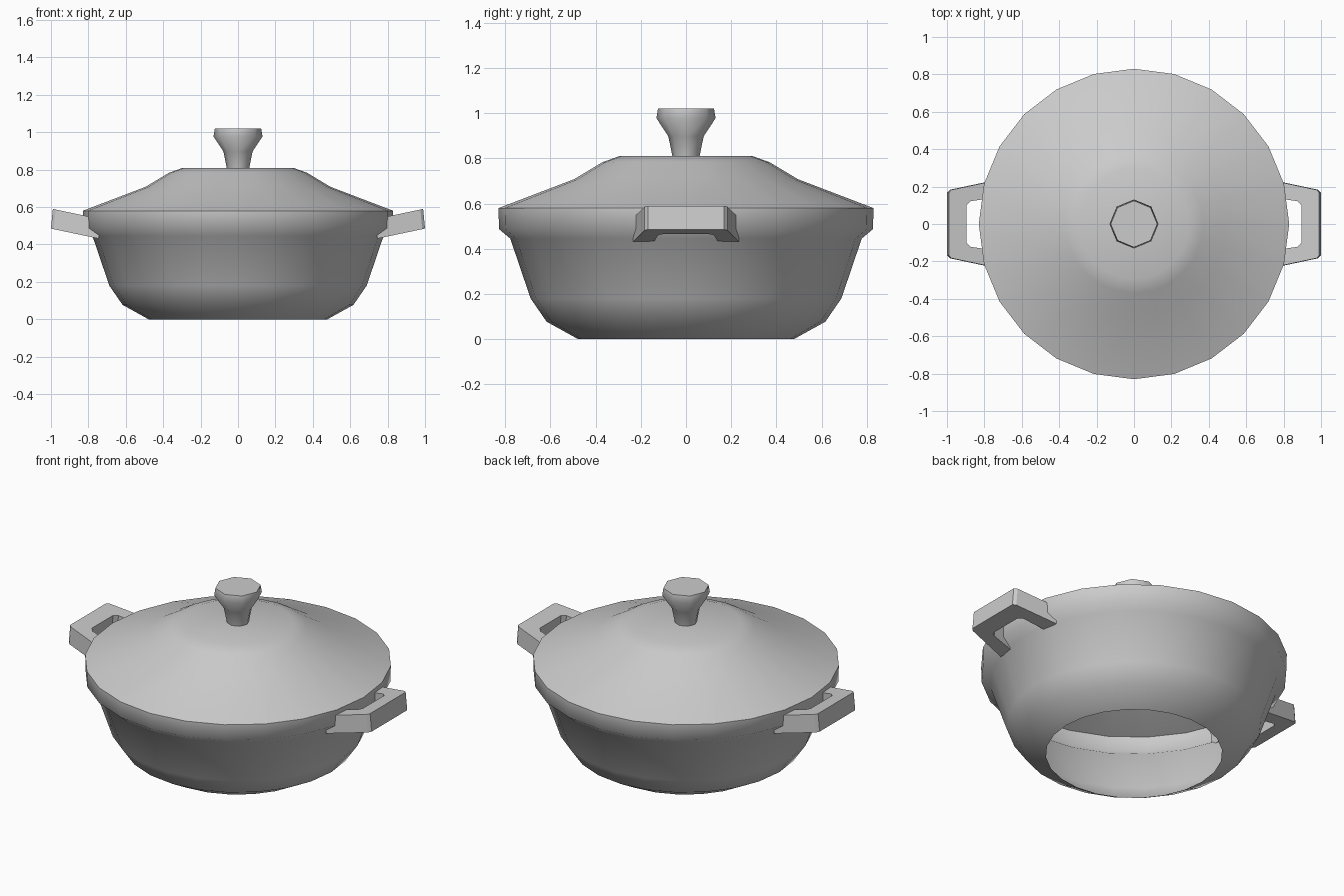
import bpy, bmesh, math

if "Cube" in bpy.data.objects:
    bpy.data.objects.remove(bpy.data.objects["Cube"])


def finish(name, bm, angle=None):
    bmesh.ops.recalc_face_normals(bm, faces=bm.faces[:])
    mesh = bpy.data.meshes.new(name)
    bm.to_mesh(mesh)
    bm.free()
    ob = bpy.data.objects.new(name, mesh)
    bpy.context.collection.objects.link(ob)
    if angle:
        bpy.ops.object.select_all(action='DESELECT')
        ob.select_set(True)
        bpy.context.view_layer.objects.active = ob
        bpy.ops.object.shade_smooth_by_angle(angle=math.radians(angle))
    return ob


def lathe(name, profile, sides, angle, cap_top=False):
    """Revolve (radius, z) points around the z axis as an open shell."""
    bm = bmesh.new()
    rings = []
    for r, z in profile:
        rings.append([bm.verts.new((r * math.cos(2 * math.pi * i / sides),
                                    r * math.sin(2 * math.pi * i / sides), z))
                      for i in range(sides)])
    for a, b in zip(rings, rings[1:]):
        for i in range(sides):
            j = (i + 1) % sides
            bm.faces.new((a[i], a[j], b[j], b[i]))
    if cap_top:
        bm.faces.new(rings[-1])
    return finish(name, bm, angle)


def handle(name, side):
    """U-shaped loop handle, tilted upward away from the pot."""
    outer = [(0.745, 0.234), (0.985, 0.183), (1.0, 0.168)]
    inner = [(0.745, 0.142), (0.885, 0.122), (0.905, 0.10)]
    bm = bmesh.new()
    sections = []
    path = list(zip(outer, inner))
    path = [(o, i, 1) for o, i in path] + [(o, i, -1) for o, i in reversed(path)]
    for o, i, s in path:
        ring = []
        for (x, y), top in ((o, 0), (o, 1), (i, 1), (i, 0)):
            z = 0.485 + 0.21 * (x - 1.0) + 0.105 * top
            ring.append(bm.verts.new((side * (x - 0.01 * top), s * y, z)))
        sections.append(ring)
    for a, b in zip(sections, sections[1:]):
        for k in range(4):
            m = (k + 1) % 4
            bm.faces.new((a[k], a[m], b[m], b[k]))
    bm.faces.new(sections[0])
    bm.faces.new(sections[-1])
    return finish(name, bm)


# Pot shell, open at the bottom
lathe("pot_body", [(0.478, 0.0), (0.617, 0.077), (0.688, 0.18), (0.778, 0.445),
                   (0.828, 0.487), (0.83, 0.58)], 24, 60)

# Lid shell with flat top
lathe("lid", [(0.83, 0.58), (0.495, 0.708), (0.37, 0.783), (0.295, 0.81)],
      24, 50, cap_top=True)

# Eight-sided knob
lathe("lid_knob", [(0.06, 0.808), (0.078, 0.897), (0.131, 0.978), (0.124, 1.02)],
      8, 60, cap_top=True)

# Side handles
handle("right_handle", 1)
handle("left_handle", -1)
